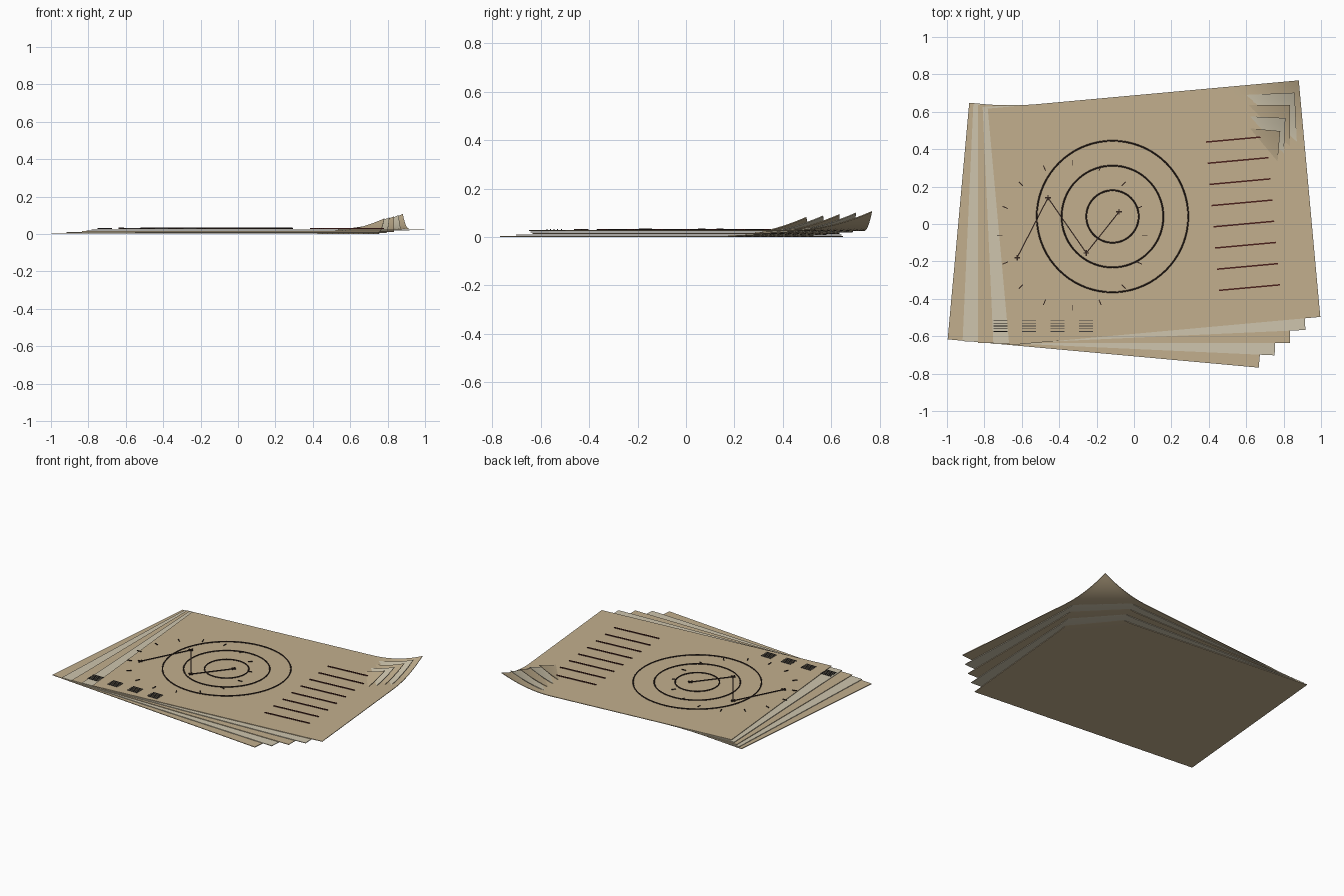
import bpy, bmesh, math
from mathutils import Matrix, Vector

if "Cube" in bpy.data.objects:
    bpy.data.objects.remove(bpy.data.objects["Cube"])

W, H, T = 1.67, 1.27, 0.004      # sheet size and thickness
CURL, REACH = 0.079, 0.36        # corner lift and its extent
INK_Z = 0.030


def material(name, rgb):
    m = bpy.data.materials.new(name)
    m.diffuse_color = (*rgb, 1)
    m.use_nodes = True
    m.node_tree.nodes["Principled BSDF"].inputs["Base Color"].default_value = m.diffuse_color
    return m


tan = material("tan_paper", (0.54, 0.43, 0.27))
pale = material("pale_paper", (0.62, 0.56, 0.42))
ink = material("dark_ink", (0.035, 0.02, 0.015))
grey_ink = material("grey_ink", (0.06, 0.055, 0.05))
red_ink = material("red_ink", (0.07, 0.015, 0.012))


def finish(name, bm, mat, smooth=False):
    bmesh.ops.recalc_face_normals(bm, faces=bm.faces[:])
    me = bpy.data.meshes.new(name)
    bm.to_mesh(me)
    bm.free()
    me.materials.append(mat)
    ob = bpy.data.objects.new(name, me)
    bpy.context.collection.objects.link(ob)
    if smooth:
        bpy.context.view_layer.objects.active = ob
        ob.select_set(True)
        bpy.ops.object.shade_smooth_by_angle(angle=math.radians(30))
        ob.select_set(False)
    return ob


def bar(bm, x, y, length, angle, width=0.006, height=0.005, z=INK_Z):
    m = (Matrix.Translation((x, y, z)) @ Matrix.Rotation(angle, 4, 'Z')
         @ Matrix.Diagonal((length, width, height, 1)))
    bmesh.ops.create_cube(bm, size=1, matrix=m)


# Fanned sheets with one lifted corner each
def sheet(i):
    k = i - 2
    bm = bmesh.new()
    bmesh.ops.create_grid(bm, x_segments=56, y_segments=42, size=0.5)
    for v in bm.verts:
        x, y = v.co.x * W, v.co.y * H
        d = (W / 2 - x) + (H / 2 - y)
        v.co = (x, y, CURL * max(0, 1 - d / REACH) ** 2)
    # closed thin slab: copy the surface downwards and bridge the rim
    ext = bmesh.ops.extrude_face_region(bm, geom=bm.faces[:], use_keep_orig=True)
    for g in ext["geom"]:
        if isinstance(g, bmesh.types.BMVert):
            g.co.z += T
    bm.transform(Matrix.Translation((k * 0.0535, k * 0.03, i * 0.006))
                 @ Matrix.Rotation(math.radians(2.6 * k), 4, 'Z'))
    finish(f"paper_sheet_{i + 1}", bm, pale if i % 2 else tan, True)


for i in range(5):
    sheet(i)


# Concentric chart rings
def ring(name, cx, cy, radius, minor=0.004, seg=72, sides=6):
    bm = bmesh.new()
    loops = []
    for s in range(seg):
        a = 2 * math.pi * s / seg
        loop = []
        for j in range(sides):
            b = 2 * math.pi * j / sides
            r = radius + minor * math.cos(b)
            loop.append(bm.verts.new((cx + r * math.cos(a), cy + r * math.sin(a),
                                      INK_Z + minor * math.sin(b))))
        loops.append(loop)
    for s in range(seg):
        p, q = loops[s], loops[(s + 1) % seg]
        for j in range(sides):
            n = (j + 1) % sides
            bm.faces.new((p[j], q[j], q[n], p[n]))
    finish(name, bm, ink, True)


for n, r in enumerate((0.14, 0.272, 0.405)):
    ring(f"chart_ring_{n + 1}", -0.115, 0.04, r)

# Circle of radial tick marks
bm = bmesh.new()
for n in range(16):
    a = 2 * math.pi * n / 16
    bar(bm, -0.33 + 0.388 * math.cos(a), -0.06 + 0.388 * math.sin(a), 0.03, a, 0.005)
finish("tick_marks", bm, ink)

# Zigzag path with a small cross at each point
path = [Vector(p) for p in ((-0.625, -0.18), (-0.46, 0.14), (-0.255, -0.155), (-0.08, 0.065))]
bm = bmesh.new()
for p, q in zip(path, path[1:]):
    m, d = (p + q) / 2, q - p
    bar(bm, m.x, m.y, d.length, math.atan2(d.y, d.x))
finish("zigzag_path", bm, ink)
bm = bmesh.new()
for p in path:
    for a in (0, math.pi / 2):
        bar(bm, p.x, p.y, 0.03, a, 0.007, 0.007, 0.031)
finish("path_crosses", bm, ink)

# Ruled lines on the right
bm = bmesh.new()
for n in range(8):
    t = n / 7
    bar(bm, 0.547 + 0.07 * t, 0.453 - 0.793 * t, 0.327, math.radians(5.2), 0.008)
finish("ruled_lines", bm, red_ink)

# Four small blocks of short strokes
bm = bmesh.new()
for c in range(4):
    for r in range(5):
        bar(bm, -0.715 + 0.153 * c, -0.515 - 0.015 * r, 0.075, 0, 0.004, 0.004)
finish("stroke_blocks", bm, grey_ink)
